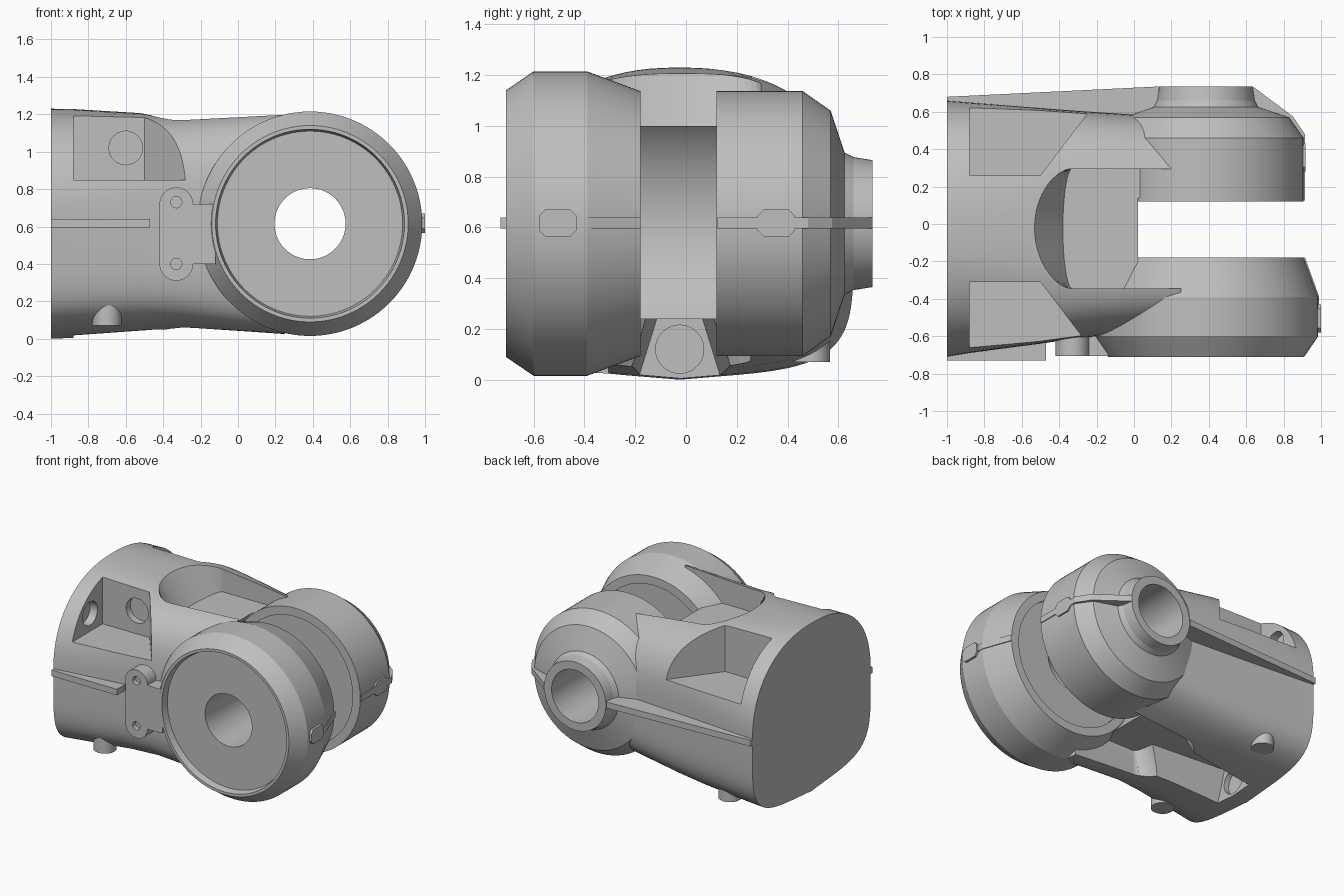
import bpy, bmesh, math
from mathutils import Vector, Matrix

cube = bpy.data.objects.get("Cube")
if cube:
    bpy.data.objects.remove(cube, do_unlink=True)

grey = bpy.data.materials.new("plain_grey")
grey.use_nodes = True
COLOUR = (0.52, 0.52, 0.52, 1)
grey.diffuse_color = COLOUR
grey.node_tree.nodes["Principled BSDF"].inputs["Base Color"].default_value = COLOUR

PIVOT = Vector((0.385, 0, 0.615))  # hinge axis runs along y through here
MID_Y = -0.025                     # centre line of the fork gap
SEAM = (0.595, 0.64)               # height range of the parting seam


def finish(name, bm):
    bmesh.ops.recalc_face_normals(bm, faces=bm.faces)
    mesh = bpy.data.meshes.new(name)
    bm.to_mesh(mesh)
    bm.free()
    mesh.materials.append(grey)
    obj = bpy.data.objects.new(name, mesh)
    bpy.context.collection.objects.link(obj)
    return obj


def skin(bm, rows, closed=False):
    pairs = list(zip(rows, rows[1:])) + ([(rows[-1], rows[0])] if closed else [])
    for a, b in pairs:
        for i in range(len(a)):
            j = (i + 1) % len(a)
            bm.faces.new((a[i], a[j], b[j], b[i]))


def loft(name, rings):
    """Skin a row of point rings and cap both ends."""
    bm = bmesh.new()
    rows = [[bm.verts.new(p) for p in ring] for ring in rings]
    skin(bm, rows)
    bm.faces.new(rows[0])
    bm.faces.new(rows[-1])
    return finish(name, bm)


def prism(name, outline, axis, lo, hi):
    """Extrude a flat outline along one axis."""
    place = {"X": lambda p, d: (d, p[0], p[1]),
             "Y": lambda p, d: (p[0], d, p[1]),
             "Z": lambda p, d: (p[0], p[1], d)}[axis]
    return loft(name, [[place(p, d) for p in outline] for d in (lo, hi)])


def arc(cx, cy, rx, ry, start=0, end=360, n=48):
    steps = n if end - start == 360 else n + 1
    angles = [math.radians(start + (end - start) * i / n) for i in range(steps)]
    return [(cx + rx * math.cos(a), cy + ry * math.sin(a)) for a in angles]


def rect(x0, x1, y0, y1):
    return [(x0, y0), (x1, y0), (x1, y1), (x0, y1)]


def lathe(name, profile, n=96):
    """Revolve a closed (y, radius) profile about the hinge axis."""
    bm = bmesh.new()
    rows = []
    for i in range(n):
        turn = Matrix.Rotation(math.tau * i / n, 3, "Y")
        rows.append([bm.verts.new(PIVOT + turn @ Vector((r, y, 0))) for y, r in profile])
    skin(bm, rows, closed=True)
    return finish(name, bm)


def cut(target, tool):
    tool.hide_render = True
    mod = target.modifiers.new("cut", "BOOLEAN")
    mod.operation, mod.solver, mod.object = "DIFFERENCE", "EXACT", tool
    bpy.context.view_layer.objects.active = target
    bpy.ops.object.modifier_apply(modifier=mod.name)
    bpy.data.objects.remove(tool, do_unlink=True)


def section(x, y0, y1, z0, z1, power, skew, n=96):
    """Rounded-square body section with a shallow keel, taller towards the front by skew."""
    ring = []
    for i in range(n):
        a = math.tau * i / n
        c, s = math.cos(a), math.sin(a)
        p = power if s > 0 else 5
        u = math.copysign(abs(c) ** (2 / p), c)
        v = math.copysign(abs(s) ** (2 / p), s) * (1 - skew * u)
        if s < 0:
            v *= 1 - 0.09 * abs(u)
        ring.append((x, (y0 + y1) / 2 + u * (y1 - y0) / 2, (z0 + z1) / 2 + v * (z1 - z0) / 2))
    return ring


# Main body, tapering towards the fork
body = loft("body", [section(*s) for s in (
    (-1, -0.71, 0.66, 0, 1.23, 2.3, 0), (-0.88, -0.69, 0.65, 0.005, 1.228, 2.4, 0),
    (-0.5, -0.64, 0.62, 0.03, 1.205, 3.0, 0), (-0.3, -0.61, 0.605, 0.04, 1.19, 3.2, 0.03),
    (0, -0.585, 0.585, 0.045, 1.185, 3.1, 0.12), (0.25, -0.57, 0.565, 0.05, 1.18, 3.0, 0.2))])

# Round clearance between the fork arms, and the hinge bore
cut(body, prism("gap_cutter", arc(PIVOT.x, PIVOT.z, 0.53, 0.53, n=96), "Y", -0.2, 0.14))
cut(body, prism("bore_cutter", arc(PIVOT.x, PIVOT.z, 0.2, 0.2, n=96), "Y", -1, 1))


# Scoops above and below the web
def scoop(cx, half_width, levels):
    rings = []
    for z, rx in levels:
        end = arc(cx, MID_Y, rx, half_width, 90, 270)
        outline = end + [(0.6, MID_Y - half_width), (0.6, MID_Y + half_width)]
        rings.append([(x, y, z) for x, y in outline])
    return loft("scoop_cutter", rings)


cut(body, scoop(-0.33, 0.32, [(1.0, 0.05), (1.3, 0.27)]))
cut(body, scoop(-0.25, 0.28, [(0.24, 0.05), (-0.1, 0.27)]))

# Channel under the body, narrowing to a round socket
cut(body, loft("channel_cutter", [
    [(x, MID_Y - top, 0.24), (x, MID_Y + top, 0.24), (x, MID_Y + low, -0.05), (x, MID_Y - low, -0.05)]
    for x, top, low in ((-0.88, 0.09, 0.18), (0.3, 0.18, 0.3))]))
cut(body, prism("socket_cutter", arc(MID_Y, 0.12, 0.095, 0.095), "X", -0.92, -0.8))

# Shoulder pockets with screw sockets
for side in (-1, 1):
    y_in = MID_Y + side * 0.285
    y_out = MID_Y + side * 0.865
    pocket = [(-0.88, y_in), (-0.5, y_in), (-0.06, y_out), (-0.88, y_out)]
    cut(body, prism("pocket_cutter", pocket, "Z", 0.85, 1.4))
    cut(body, prism("end_socket_cutter", arc(MID_Y + side * 0.43, 0.98, 0.085, 0.085), "X", -0.94, -0.84))
    # Locating peg beneath each side
    prism("peg", arc(-0.7, MID_Y + side * 0.515, 0.077, 0.077), "Z", 0.07, 0.3)
cut(body, prism("side_socket_cutter", arc(-0.6, 1.02, 0.09, 0.09), "Y", -0.36, -0.26))

# Fork knuckles
lathe("front_knuckle", [
    (-0.71, 0.525), (-0.6, 0.6), (-0.39, 0.6), (-0.18, 0.522), (-0.18, 0.46),
    (-0.2, 0.46), (-0.2, 0.19), (-0.66, 0.19), (-0.66, 0.495), (-0.71, 0.505)])
lathe("back_knuckle", [
    (0.12, 0.522), (0.46, 0.522), (0.57, 0.445), (0.625, 0.28), (0.66, 0.262), (0.735, 0.25),
    (0.735, 0.19), (0.14, 0.19), (0.14, 0.46), (0.12, 0.46)])

# Screw bracket on the front
outline = (arc(-0.33, 0.72, 0.09, 0.09, 0, 180, 20) + arc(-0.33, 0.4, 0.09, 0.09, 180, 360, 20)
           + [(-0.12, 0.4), (-0.12, 0.72)])
bracket = prism("screw_bracket", outline, "Y", -0.705, -0.5)
for z in (0.4, 0.73):
    cut(bracket, prism("screw_cutter", arc(-0.33, z, 0.03, 0.03, n=24), "Y", -0.8, -0.67))

# Seam ribs along the parting line
prism("front_seam", rect(-1, -0.47, -0.73, -0.5), "Z", *SEAM)
prism("back_seam", [(-1, 0.68), (0.13, 0.735), (0.15, 0.55), (-1, 0.55)], "Z", *SEAM)
prism("front_knuckle_seam", [(0.99, -0.58), (0.99, -0.39), (0.915, -0.18), (0.89, -0.18), (0.89, -0.58)],
      "Z", *SEAM)
prism("back_knuckle_seam", [(0.635, 0.735), (0.85, 0.575), (0.913, 0.48), (0.913, 0.125), (0.88, 0.125),
                            (0.88, 0.45), (0.62, 0.56)], "Z", *SEAM)


# Clips across the seam, with clipped corners
def clip(name, x0, x1, y0, y1, c=0.025):
    outline = [(y0 + c, 0.565), (y1 - c, 0.565), (y1, 0.565 + c), (y1, 0.67 - c),
               (y1 - c, 0.67), (y0 + c, 0.67), (y0, 0.67 - c), (y0, 0.565 + c)]
    prism(name, outline, "X", x0, x1)


clip("front_clip", 0.94, 1.0, -0.58, -0.43)
clip("back_clip", 0.88, 0.916, 0.28, 0.43)

# Smooth the rounded surfaces, keeping edges crisp
for obj in bpy.context.scene.objects:
    obj.select_set(False)
for obj in list(bpy.context.scene.objects):
    if obj.type == "MESH" and grey.name in obj.data.materials:
        obj.select_set(True)
        bpy.context.view_layer.objects.active = obj
        bpy.ops.object.shade_smooth_by_angle(angle=math.radians(18))
        obj.select_set(False)
